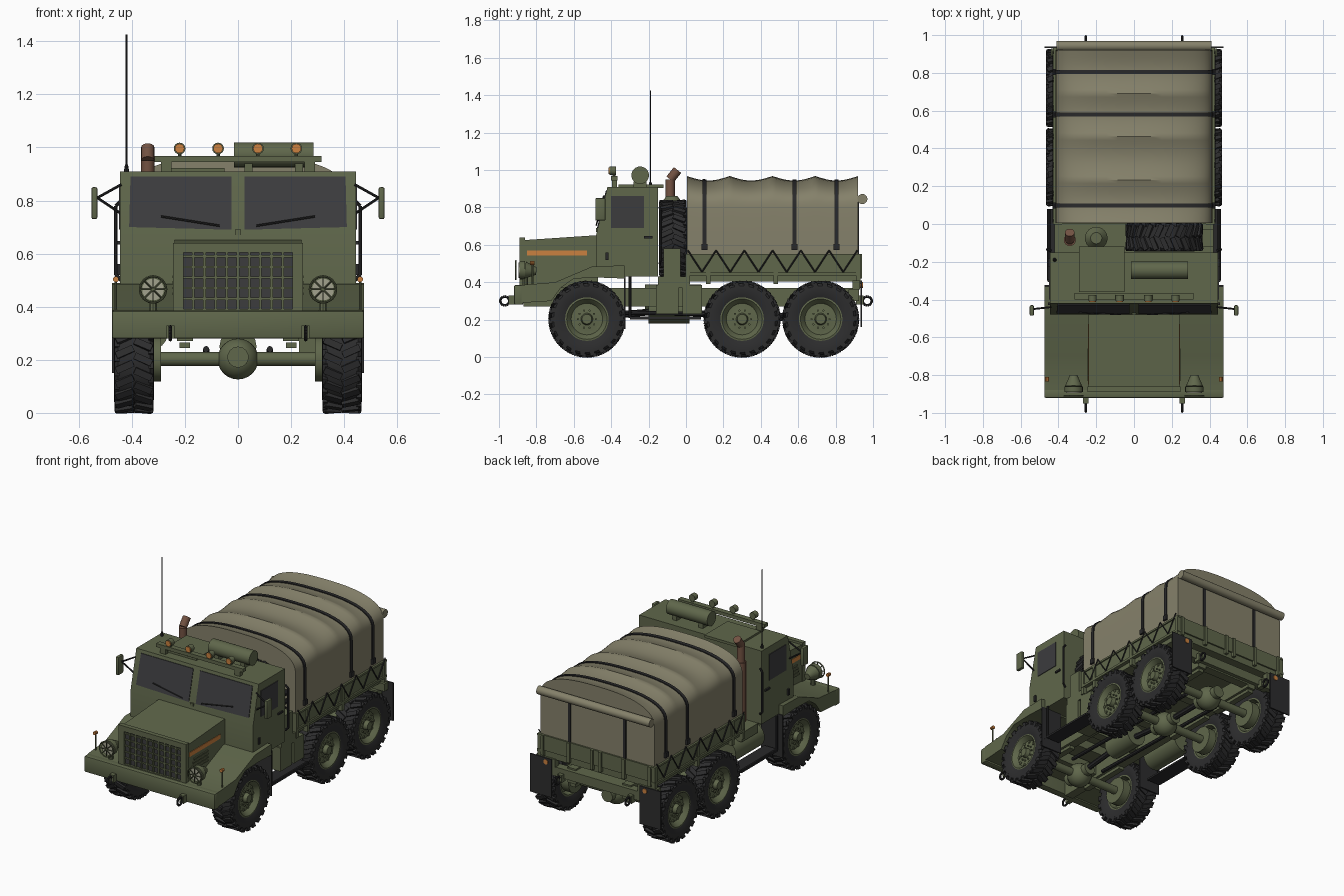
import bpy, bmesh, math
from mathutils import Matrix, Vector

if "Cube" in bpy.data.objects:
    bpy.data.objects.remove(bpy.data.objects["Cube"])
pi = math.pi

def mat(name, c):
    m = bpy.data.materials.new(name)
    m.diffuse_color = (*c, 1)
    m.use_nodes = True
    m.node_tree.nodes["Principled BSDF"].inputs["Base Color"].default_value = m.diffuse_color
    return m
GREEN = mat("olive green", (.115, .135, .070))
TAN = mat("canvas tan", (.235, .220, .145))
RUBBER = mat("tyre black", (.026, .026, .027))
DARK = mat("strap black", (.022, .022, .023))
GLASS = mat("window grey", (.045, .045, .048))
ORANGE = mat("amber orange", (.60, .22, .05))
BROWN = mat("rusty brown", (.17, .085, .055))
LENS = mat("lamp lens", (.36, .36, .27))

def done(name, bm, m, bevel=0):
    if bevel:
        sharp = [e for e in bm.edges if e.calc_face_angle(0) > .5]
        bmesh.ops.bevel(bm, geom=sharp, offset=bevel, segments=2, affect='EDGES', profile=.5)
    bmesh.ops.recalc_face_normals(bm, faces=bm.faces)
    me = bpy.data.meshes.new(name)
    bm.to_mesh(me)
    bm.free()
    me.materials.append(m)
    o = bpy.data.objects.new(name, me)
    bpy.context.collection.objects.link(o)
    return o

def box(bm, lo, hi, M=Matrix()):
    lo, hi = Vector(lo), Vector(hi)
    d = hi - lo
    S = Matrix.Diagonal((abs(d.x), abs(d.y), abs(d.z), 1))
    bmesh.ops.create_cube(bm, size=1, matrix=M @ Matrix.Translation((lo + hi) / 2) @ S)

def rod(bm, p, q, r, n=10, r2=None):
    p, q = Vector(p), Vector(q)
    M = Matrix.Translation((p + q) / 2) @ (q - p).to_track_quat('Z', 'Y').to_matrix().to_4x4()
    bmesh.ops.create_cone(bm, cap_ends=True, segments=n, radius1=r, radius2=r if r2 is None else r2,
                          depth=(q - p).length, matrix=M)

def path(bm, pts, r, n=8):
    for a, b in zip(pts, pts[1:]):
        rod(bm, a, b, r, n)

def prism(bm, pts, x0, x1):  # (y, z) outline extruded along x
    a = [bm.verts.new((x0, *p)) for p in pts]
    b = [bm.verts.new((x1, *p)) for p in pts]
    bm.faces.new(a)
    bm.faces.new(b)
    for i in range(len(pts)):
        j = (i + 1) % len(pts)
        bm.faces.new((a[i], a[j], b[j], b[i]))

def lathe(bm, prof, n, closed=False):  # (radius, x) spun about x
    rings = [[bm.verts.new((x, r * math.cos(2 * pi * i / n), r * math.sin(2 * pi * i / n))) for i in range(n)]
             for r, x in prof]
    for a, b in zip(rings, rings[1:] + (rings[:1] if closed else [])):
        for i in range(n):
            j = (i + 1) % n
            bm.faces.new((a[i], a[j], b[j], b[i]))
    bmesh.ops.remove_doubles(bm, verts=bm.verts, dist=1e-5)

def ring(bm, c, R, r, axis='X'):
    c = Vector(c)
    for i in range(16):
        f = lambda k: c + R * Vector((0, math.cos(k * pi / 8), math.sin(k * pi / 8)) if axis == 'X'
                                     else (math.cos(k * pi / 8), 0, math.sin(k * pi / 8)))
        rod(bm, f(i), f(i + 1), r, 8)
new = bmesh.new
SIDES = (-1, 1)

# wheels: tyre with staggered lugs, and dished rim with bolts
bm = new()
lathe(bm, [(.115, -.062), (.15, -.075), (.178, -.073), (.19, -.06), (.192, 0), (.19, .06), (.178, .073),
           (.15, .075), (.115, .062)], 48, True)
for s in SIDES:
    for i in range(22):
        M = Matrix.Rotation((i + .25 * s) * 2 * pi / 22, 4, 'X') @ Matrix.Rotation(.42 * s, 4, 'Z')
        box(bm, (s * .003, -.013, .186), (s * .073, .013, .203), M)
        box(bm, (s * .055, -.040, .165), (s * .074, -.014, .196), Matrix.Rotation((i + .25 * s) * 2 * pi / 22 - .1, 4, 'X') @ Matrix.Translation((0, .045, 0)))
tyre = done("tyre_front_right", bm, RUBBER)
bm = new()
lathe(bm, [(0, .062), (.026, .062), (.032, .036), (.062, .032), (.084, .032), (.096, .05), (.108, .064), (.119, .062),
           (.119, -.062), (.105, -.062), (.095, -.025), (0, -.025)], 32)
for i in range(10):
    a = i * pi / 5
    y, z = math.cos(a), math.sin(a)
    rod(bm, (.03, .048 * y, .048 * z), (.043, .048 * y, .048 * z), .006, 6)
    rod(bm, (.03, .075 * y, .075 * z), (.038, .075 * y, .075 * z), .009, 8)
rim = done("rim_front_right", bm, GREEN)
spots = [(n + "_" + sd, (s * .392, y, .203), 0 if s > 0 else pi) for n, y in
         (("front", -.53), ("middle", .30), ("rear", .72)) for sd, s in (("left", -1), ("right", 1))]
spots.append(("spare", (.16, -.07, .635), -pi / 2))
for n, loc, rz in spots:
    for base, part in ((tyre, "tyre"), (rim, "rim")):
        o = base if n == "front_right" else bpy.data.objects.new(part + "_" + n, base.data)
        if o is not base:
            bpy.context.collection.objects.link(o)
        o.location, o.rotation_euler = loc, (0, 0, rz)

# chassis: rails, crossmembers, axles, differentials and shafts
bm = new()
for s in SIDES:
    box(bm, (s * .17, -.87, .27), (s * .23, .90, .37))
    for y in (-.53, .30, .72):
        box(bm, (s * .18, y - .17, .245), (s * .22, y + .17, .265))
        rod(bm, (s * .29, y, .203), (s * .345, y, .203), .085, 20)
for y in (-.6, -.2, .1, .5, .87):
    box(bm, (-.2, y - .03, .29), (.2, y + .03, .36))
done("chassis_frame", bm, GREEN)
bm = new()
for y in (-.53, .30, .72):
    rod(bm, (-.35, y, .203), (.35, y, .203), .027, 14)
    bmesh.ops.create_uvsphere(bm, u_segments=20, v_segments=12, radius=.077, matrix=Matrix.Translation((0, y, .203)))
    rod(bm, (0, y - .1, .21), (0, y + .1, .21), .04, 14)
rod(bm, (0, -.2, .25), (0, .02, .25), .07, 16)
done("axles_and_differentials", bm, GREEN)
bm = new()
path(bm, [(0, -.53, .21), (0, -.1, .25), (0, .30, .21), (0, .72, .21)], .018)
for s in SIDES:
    path(bm, [(s * .12, -.45, .24), (s * .12, .65, .22)], .012)
done("drive_shafts", bm, DARK)

# fenders, bumper, hood
bm = new()
for s in SIDES:
    prism(bm, [(-.88, .29), (-.88, .385), (-.70, .40), (-.50, .485), (-.33, .49), (-.33, .42), (-.46, .425),
               (-.60, .42), (-.67, .37), (-.72, .30)], s * .2, s * .475)
done("front_fenders", bm, GREEN)
bm = new()
box(bm, (-.475, -.92, .28), (.475, -.87, .385))
done("front_bumper", bm, GREEN, .008)
bm = new()
prism(bm, [(-.87, .37), (-.87, .625), (-.47, .652), (-.47, .37)], -.24, .24)
done("hood", bm, GREEN, .014)
bm = new()
for s in SIDES:
    box(bm, (s * .205, -.89, .385), (s * .245, -.86, .64))
    for i in range(4):
        box(bm, (s * .23, -.83 + .008 * i, .445 + .021 * i), (s * .247, -.66, .454 + .021 * i))
box(bm, (-.245, -.89, .605), (.245, -.86, .64))
box(bm, (-.245, -.89, .375), (.245, -.86, .392))
for i in range(9):
    box(bm, (-.168 + .042 * i - .005, -.887, .385), (-.168 + .042 * i + .005, -.87, .61))
for i in range(5):
    box(bm, (-.21, -.884, .426 + .04 * i), (.21, -.87, .434 + .04 * i))
done("grille_and_louvers", bm, GREEN)
bm = new()
box(bm, (-.21, -.876, .385), (.21, -.868, .61))
done("grille_opening", bm, GLASS)
bm = new()
for s in SIDES:
    box(bm, (s * .236, -.85, .542), (s * .2435, -.53, .57))
    rod(bm, (s * .46, -.835, .503), (s * .46, -.81, .503), .011, 10)
    rod(bm, (s * .36, .90, .385), (s * .36, .945, .385), .016, 12)
for x in (-.22, -.075, .075, .22):
    rod(bm, (x, -.414, .996), (x, -.405, .996), .018, 16)
done("amber_lamps_and_stripes", bm, ORANGE)
bm, lens, guard = new(), new(), new()
for s in SIDES:
    c = s * .32
    rod(bm, (c, -.80, .46), (c, -.86, .465), .02, 20, .046)
    rod(bm, (c, -.86, .465), (c, -.89, .465), .049, 20)
    rod(bm, (c, -.86, .38), (c, -.86, .44), .015)
    rod(bm, (s * .46, -.82, .38), (s * .46, -.82, .495), .005)
    rod(lens, (c, -.888, .465), (c, -.895, .465), .041, 20)
    ring(guard, (c, -.91, .465), .05, .004, 'Y')
    for a in range(4):
        d = Vector((math.cos(a * pi / 4), 0, math.sin(a * pi / 4))) * .05
        rod(guard, Vector((c, -.91, .465)) - d, Vector((c, -.91, .465)) + d, .003, 6)
done("headlight_housings", bm, GREEN)
done("headlight_lenses", lens, LENS)
done("headlight_guards", guard, GREEN)

# cab with windows, mirrors and roof gear
bm = new()
prism(bm, [(-.48, .43), (-.48, .655), (-.42, .91), (-.15, .91), (-.15, .43)], -.445, .445)
done("cab", bm, GREEN, .018)
bm = new()
wy = lambda z: -.48 + .06 * (z - .655) / .255
for s in SIDES:
    q = [(s * .025, .69), (s * .41, .70), (s * .405, .89), (s * .025, .89)]
    f = [bm.verts.new((x, wy(z) - .004, z)) for x, z in q]
    b = [bm.verts.new((x, wy(z) + .004, z)) for x, z in q]
    bm.faces.new(f)
    bm.faces.new(b)
    for i in range(4):
        bm.faces.new((f[i], f[i - 1], b[i - 1], b[i]))
    box(bm, (s * .441, -.40, .69), (s * .449, -.225, .86))
done("windows", bm, GLASS)
bm = new()
for s in SIDES:
    path(bm, [(s * .07 if s < 0 else .07, wy(.7) - .01, .705), (s * .29, wy(.74) - .01, .74)], .004, 6)
    box(bm, (s * .44, -.225, .635), (s * .455, -.18, .647))
    box(bm, (s * .44, -.43, .52), (s * .455, -.415, .56))
    path(bm, [(s * .44, -.14, .5), (s * .46, -.135, .52), (s * .46, -.135, .78), (s * .44, -.14, .8)], .007)
    path(bm, [(s * .44, -.44, .86), (s * .53, -.45, .81), (s * .44, -.44, .75)], .005)
    path(bm, [(s * .45, -.30, .43), (s * .45, -.30, .21), (s * .45, .08, .21)], .008)
    box(bm, (s * .36, -.30, .20), (s * .46, .08, .212))
done("wipers_handles_and_steps", bm, DARK)
bm = new()
for s in SIDES:
    box(bm, (s * .53, -.485, .73), (s * .552, -.43, .85))
done("mirrors", bm, GREEN, .006)
bm = new()
box(bm, (-.315, -.40, .945), (.315, -.365, .968))
for x in (-.27, .27):
    box(bm, (x - .02, -.395, .90), (x + .02, -.37, .95))
for x in (-.22, -.075, .075, .22):
    rod(bm, (x, -.408, .996), (x, -.375, .996), .022, 16)
    rod(bm, (x, -.385, .96), (x, -.385, .98), .007)
rod(bm, (-.015, -.245, .972), (.285, -.245, .972), .047, 24)
for x in (.04, .23):
    box(bm, (x - .015, -.28, .905), (x + .015, -.21, .94))
box(bm, (-.29, -.36, .905), (-.05, -.12, .922))
box(bm, (-.011, wy(.68) - .008, .67), (.011, -.42, .69))
done("roof_rack_roll_and_hatch", bm, GREEN)
bm = new()
rod(bm, (-.42, -.19, .90), (-.42, -.19, .935), .012, 10, .006)
rod(bm, (-.42, -.19, .93), (-.42, -.19, 1.425), .0035, 8)
done("antenna", bm, DARK)

# exhaust, air cleaner, side tanks and boxes
bm = new()
path(bm, [(-.34, -.085, .36), (-.34, -.085, .95), (-.34, -.045, 1.0)], .025, 16)
rod(bm, (-.34, -.085, .45), (-.34, -.085, .84), .032, 16)
done("exhaust_stack", bm, BROWN)
bm = new()
rod(bm, (-.2, -.075, .37), (-.2, -.075, .82), .06, 24)
rod(bm, (-.2, -.075, .82), (-.2, -.075, .86), .06, 24, .03)
rod(bm, (-.34, -.22, .31), (-.34, .08, .31), .078, 24)
box(bm, (.23, -.16, .23), (.42, -.04, .385))
box(bm, (.23, -.02, .23), (.42, .085, .385))
box(bm, (-.42, -.15, .37), (.42, .02, .43))
box(bm, (.36, -.12, .43), (.42, -.03, .58))
done("tanks_and_side_boxes", bm, GREEN)

# cargo bed with ribs and rear bumper
bm = new()
box(bm, (-.42, 0, .45), (.42, .93, .55))
box(bm, (-.405, .01, .405), (.405, .92, .45))
for s in SIDES:
    box(bm, (s * .40, 0, .437), (s * .43, .935, .453))
    box(bm, (s * .40, 0, .54), (s * .428, .935, .552))
    for y in (.01, .12, .48, .92):
        box(bm, (s * .38, y - .012, .39), (s * .428, y + .012, .55))
    for x in (.03, .2, .39):
        box(bm, (s * x - .01, .92, .42), (s * x + .01, .94, .55))
    box(bm, (s * .30, .89, .36), (s * .44, .93, .41))
box(bm, (-.40, .87, .30), (.40, .925, .36))
done("cargo_bed", bm, GREEN)

# canvas cover: lofted arch, sagging between the bows
def cover(name, y0, y1, off, zb, n, m):
    bm, rows = new(), []
    for k in range(n + 1):
        y = y0 + (y1 - y0) * k / n
        h = .168 - .024 * abs(math.sin(4 * pi * (y - .005) / .915)) + off
        half = [(.415 + off, zb), (.415 + off, .66)]
        for i in range(13):
            a = i * pi / 24
            half.append(((.415 + off) * max(math.cos(a), 0) ** .77, .80 + h * math.sin(a) ** .77))
        half[-1] = (0, .80 + h)
        pts = half + [(-x, z) for x, z in half[-2::-1]]
        rows.append([bm.verts.new((x, y, z)) for x, z in pts])
    for a, b in zip(rows, rows[1:]):
        for i in range(len(a) - 1):
            bm.faces.new((a[i], a[i + 1], b[i + 1], b[i]))
    bm.faces.new(rows[0])
    bm.faces.new(rows[-1])
    return done(name, bm, m)
cover("canvas_cover", .005, .92, 0, .53, 48, TAN)
for i, y in enumerate((.098, .58, .805)):
    cover("cover_strap_%d" % (i + 1), y - .011, y + .011, .006, .575, 2, DARK)
bm = new()
rod(bm, (-.41, .943, .845), (.41, .943, .845), .027, 20)
done("rolled_rear_flap", bm, TAN)
bm = new()
for s in SIDES:
    for y in (.098, .58, .805):
        box(bm, (s * .41, y - .016, .572), (s * .428, y + .016, .605))
    box(bm, (s * .2 - .01, .915, .55), (s * .2 + .01, .926, .83))
    pts = [(s * .429, .01 + .0755 * i, .455 if i % 2 else .57) for i in range(13)]
    path(bm, pts, .004, 6)
done("rope_lacing_and_buckles", bm, DARK)

# mud flaps and towing rings
bm = new()
for s in SIDES:
    box(bm, (s * .32, .933, .16), (s * .475, .941, .41))
    box(bm, (s * .32, -.332, .15), (s * .475, -.324, .43))
done("mud_flaps", bm, RUBBER)
bm = new()
for s in SIDES:
    for y in (-.969, .969):
        ring(bm, (s * .255, y, .30), .024, .007)
done("towing_rings", bm, DARK)
bm = new()
for s in SIDES:
    box(bm, (s * .24, -.95, .28), (s * .27, -.91, .33))
    box(bm, (s * .24, .91, .28), (s * .27, .95, .33))
done("towing_brackets", bm, GREEN)

bpy.ops.object.select_all(action='SELECT')
bpy.context.view_layer.objects.active = tyre
bpy.ops.object.shade_smooth_by_angle(angle=math.radians(35))
